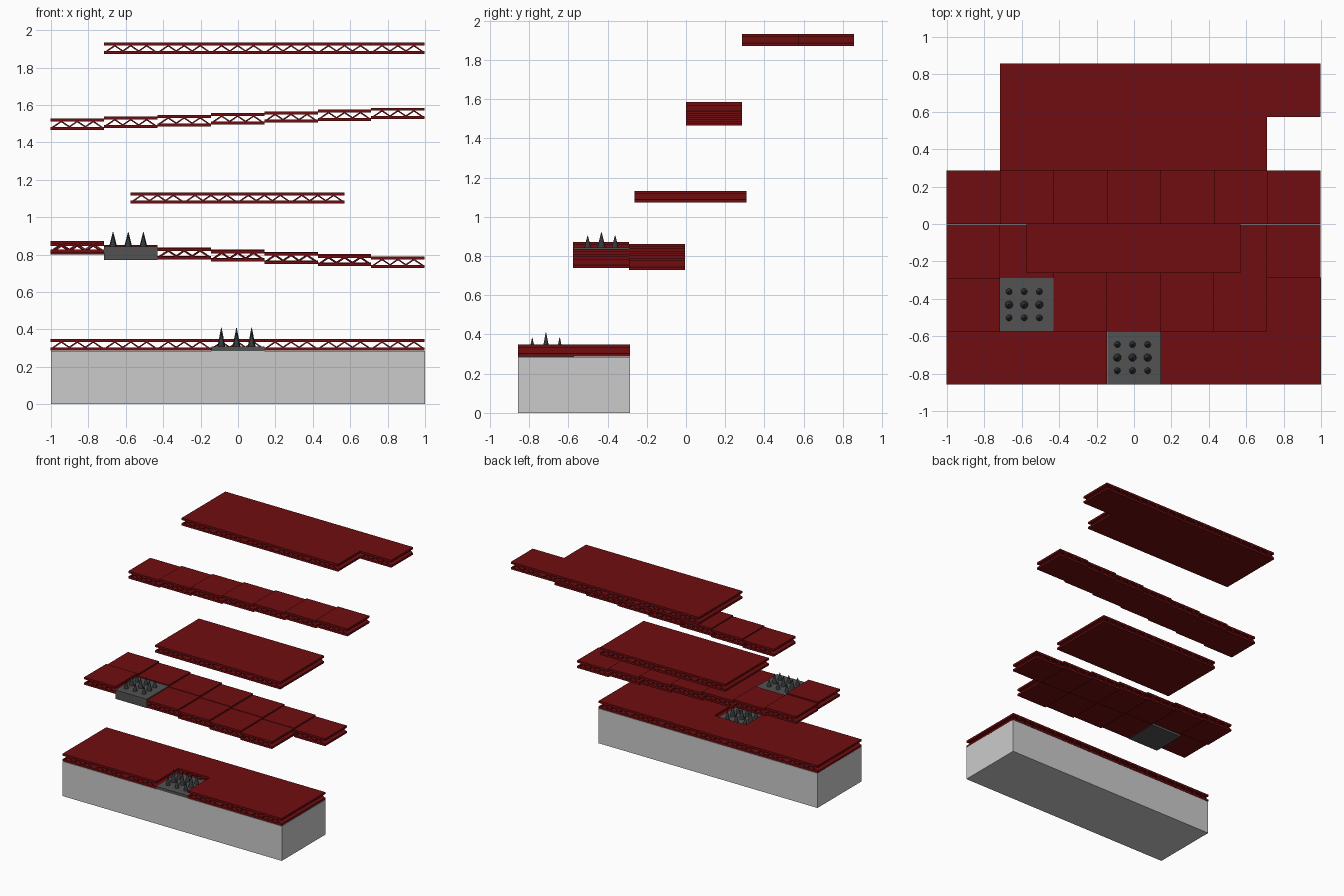
import bpy, bmesh
from mathutils import Vector, Matrix

if "Cube" in bpy.data.objects:
    bpy.data.objects.remove(bpy.data.objects["Cube"])

T = 2 / 7            # tile size
H = 0.061            # platform thickness
P = 0.016            # plate thickness


def material(name, color):
    m = bpy.data.materials.new(name)
    m.diffuse_color = (*color, 1)
    m.use_nodes = True
    m.node_tree.nodes["Principled BSDF"].inputs["Base Color"].default_value = m.diffuse_color
    return m


RED = material("dark_red", (0.16, 0.004, 0.005))
IRON = material("dark_iron", (0.085, 0.085, 0.085))
STEEL = material("spike_steel", (0.035, 0.04, 0.042))


def finish(name, bm, mat=None):
    me = bpy.data.meshes.new(name)
    bm.normal_update()
    bm.to_mesh(me)
    bm.free()
    ob = bpy.data.objects.new(name, me)
    bpy.context.collection.objects.link(ob)
    if mat:
        me.materials.append(mat)
    return ob


def box(bm, lo, hi):
    lo, hi = Vector(lo), Vector(hi)
    m = Matrix.Translation((lo + hi) / 2) @ Matrix.Diagonal((*(hi - lo), 1))
    bmesh.ops.create_cube(bm, size=1, matrix=m)


def strut(bm, xa, za, xb, zb, y0, y1, w=0.007):
    # slanted bar of the truss, running the full depth of the tile
    prof = [(xa - w, za), (xa + w, za), (xb + w, zb), (xb - w, zb)]
    a = [bm.verts.new((x, y0, z)) for x, z in prof]
    b = [bm.verts.new((x, y1, z)) for x, z in prof]
    faces = [bm.faces.new(a), bm.faces.new(b[::-1])]
    for i in range(4):
        j = (i + 1) % 4
        faces.append(bm.faces.new((a[j], a[i], b[i], b[j])))
    bmesh.ops.recalc_face_normals(bm, faces=faces)


def tile(bm, x, y, z):
    # two plates with a zigzag truss between; x, y, z is the low corner
    box(bm, (x, y, z), (x + T, y + T, z + P))
    box(bm, (x, y, z + H - P), (x + T, y + T, z + H))
    n = 6
    lo, hi = z + P, z + H - P
    s = (T - 0.03) / n
    for i in range(n):
        za, zb = (lo, hi) if i % 2 == 0 else (hi, lo)
        xa = x + 0.015 + i * s
        strut(bm, xa, za, xa + s, zb, y, y + T)


def platform(name, cells, y0, height, x0=-1.0):
    bm = bmesh.new()
    for i, j in cells:
        tile(bm, x0 + i * T - 0.002, y0 + j * T, height(i, j))
    return finish(name, bm, RED)


def spike_trap(name, x, y, z0, z1, tip, side_tip, xc):
    # plate with a 3 x 3 set of spikes, the middle row larger
    bm = bmesh.new()
    box(bm, (x, y, z0), (x + T, y + T, z1))
    finish(name + "_plate", bm, IRON)
    bm = bmesh.new()
    for i in (-1, 0, 1):
        for j in (-1, 0, 1):
            top, r = (tip, 0.021) if j == 0 else (side_tip, 0.017)
            h = top - z1
            bmesh.ops.create_cone(
                bm, cap_ends=True, segments=12, radius1=r, radius2=0.001, depth=h,
                matrix=Matrix.Translation((xc + i * 0.081, y + T / 2 + j * 0.07, z1 + h / 2)))
    finish(name + "_spikes", bm, STEEL)


def grid(nx, ny, skip=()):
    return [(i, j) for i in range(nx) for j in range(ny) if (i, j) not in skip]


# solid base block
bm = bmesh.new()
box(bm, (-1, -3 * T, 0), (1, -T, T))
finish("base_block", bm)

# ground platform with a recessed spike trap
platform("ground_platform", grid(7, 2, {(3, 0)}), -3 * T, lambda i, j: T + 0.002)
spike_trap("ground_trap", -T / 2, -3 * T, T, 0.308, 0.41, 0.385, -0.008)

# descending steps with a raised corner tile and a spike trap


def descending(i, j):
    if (i, j) == (0, 0):
        return 0.811
    return 0.801 - 0.012 * i - (0.003 if j == 0 else 0)


platform("descending_steps", grid(7, 2, {(1, 0), (6, 0)}), -2 * T - 0.004, descending)
spike_trap("step_trap", -5 * T / 2 - 0.003, -2 * T - 0.003, 0.77, 0.843, 0.922, 0.905, -0.587)

# middle platform
platform("middle_platform", grid(4, 2), -0.262, lambda i, j: 1.072, -2 * T)

# ascending steps
platform("ascending_steps", grid(7, 1), 0.001, lambda i, j: 1.467 + 0.0095 * i)

# top platform with a side tile at the back right
platform("top_platform", grid(5, 2) + [(5, 1)], T + 0.001, lambda i, j: 1.872, -5 * T / 2)
